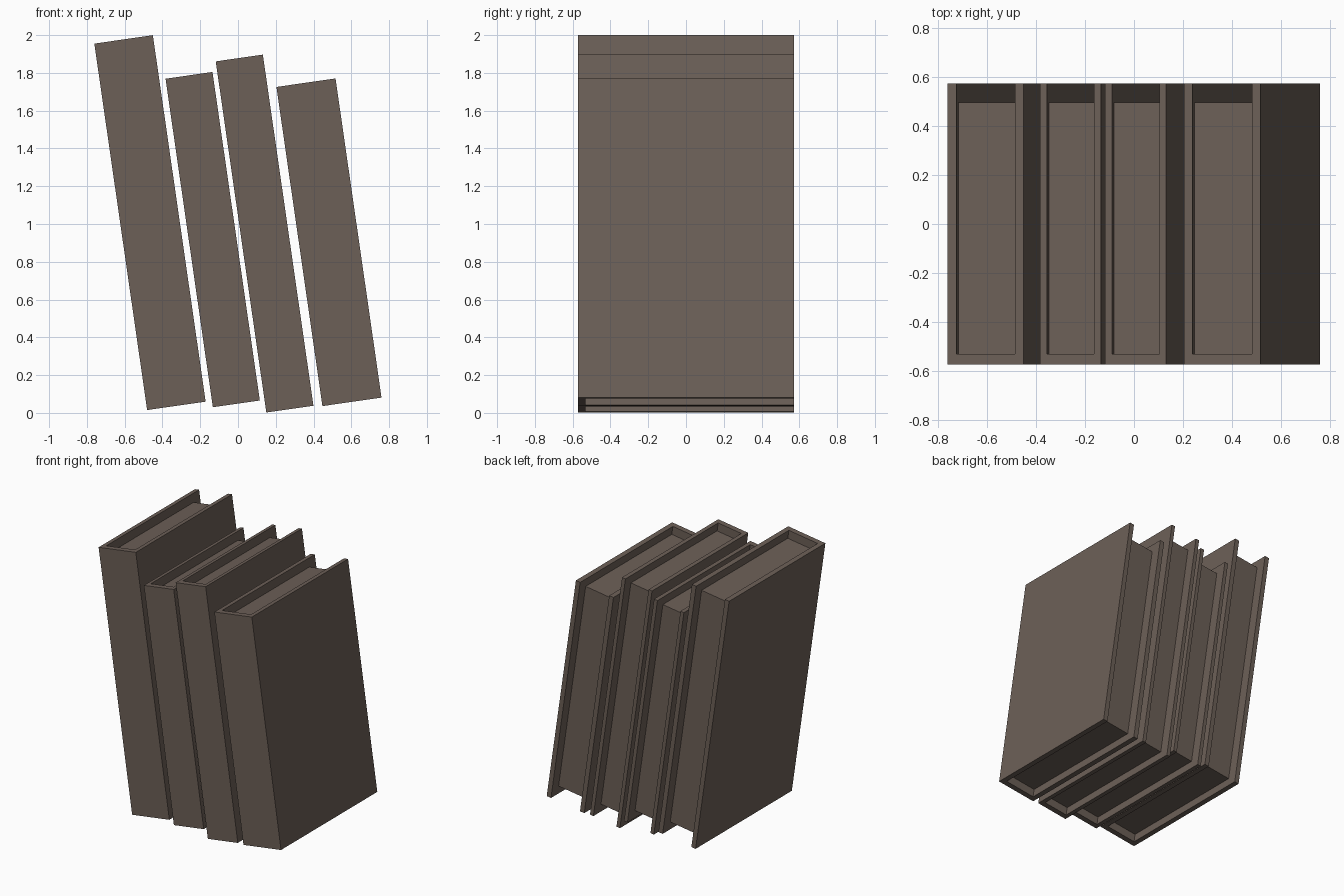
import bpy, bmesh, math
from mathutils import Matrix

if "Cube" in bpy.data.objects:
    bpy.data.objects.remove(bpy.data.objects["Cube"])

TILT = math.radians(-8.2)
FRONT, BACK = -0.573, 0.573
SPINE_IN, PAGE_BACK = -0.531, 0.495
RECESS = 0.063

mat = bpy.data.materials.new("brown")
mat.diffuse_color = (0.15, 0.115, 0.095, 1)
mat.use_nodes = True
mat.node_tree.nodes["Principled BSDF"].inputs["Base Color"].default_value = mat.diffuse_color


def extrude_profile(name, pts, z0, z1, x, z):
    """Extrude a closed xy outline upward, then lean it about its lower left edge."""
    bm = bmesh.new()
    face = bm.faces.new([bm.verts.new((px, py, z0)) for px, py in pts])
    top = bmesh.ops.extrude_face_region(bm, geom=[face])["geom"]
    bmesh.ops.translate(bm, vec=(0, 0, z1 - z0),
                        verts=[v for v in top if isinstance(v, bmesh.types.BMVert)])
    bmesh.ops.recalc_face_normals(bm, faces=bm.faces)
    me = bpy.data.meshes.new(name)
    bm.to_mesh(me)
    bm.free()
    me.materials.append(mat)
    ob = bpy.data.objects.new(name, me)
    ob.matrix_world = Matrix.Translation((x, 0, z)) @ Matrix.Rotation(TILT, 4, 'Y')
    bpy.context.collection.objects.link(ob)


def book(i, x, z, w, h):
    t = w * 0.113
    # U-shaped cover: spine at the front, a board on each side
    cover = [(0, FRONT), (w, FRONT), (w, BACK), (w - t, BACK),
             (w - t, SPINE_IN), (t, SPINE_IN), (t, BACK), (0, BACK)]
    extrude_profile(f"book_cover_{i}", cover, 0, h, x, z)
    # page block, set back from the cover edges
    pages = [(t, SPINE_IN), (w - t, SPINE_IN), (w - t, PAGE_BACK), (t, PAGE_BACK)]
    extrude_profile(f"book_pages_{i}", pages, RECESS, h - RECESS, x, z)


# lower left corner x, z, then width and height
for i, spec in enumerate([(-0.481, 0.015, 0.313, 1.960),
                          (-0.133, 0.030, 0.251, 1.757),
                          (0.150, 0.002, 0.252, 1.878),
                          (0.447, 0.036, 0.316, 1.707)], 1):
    book(i, *spec)
